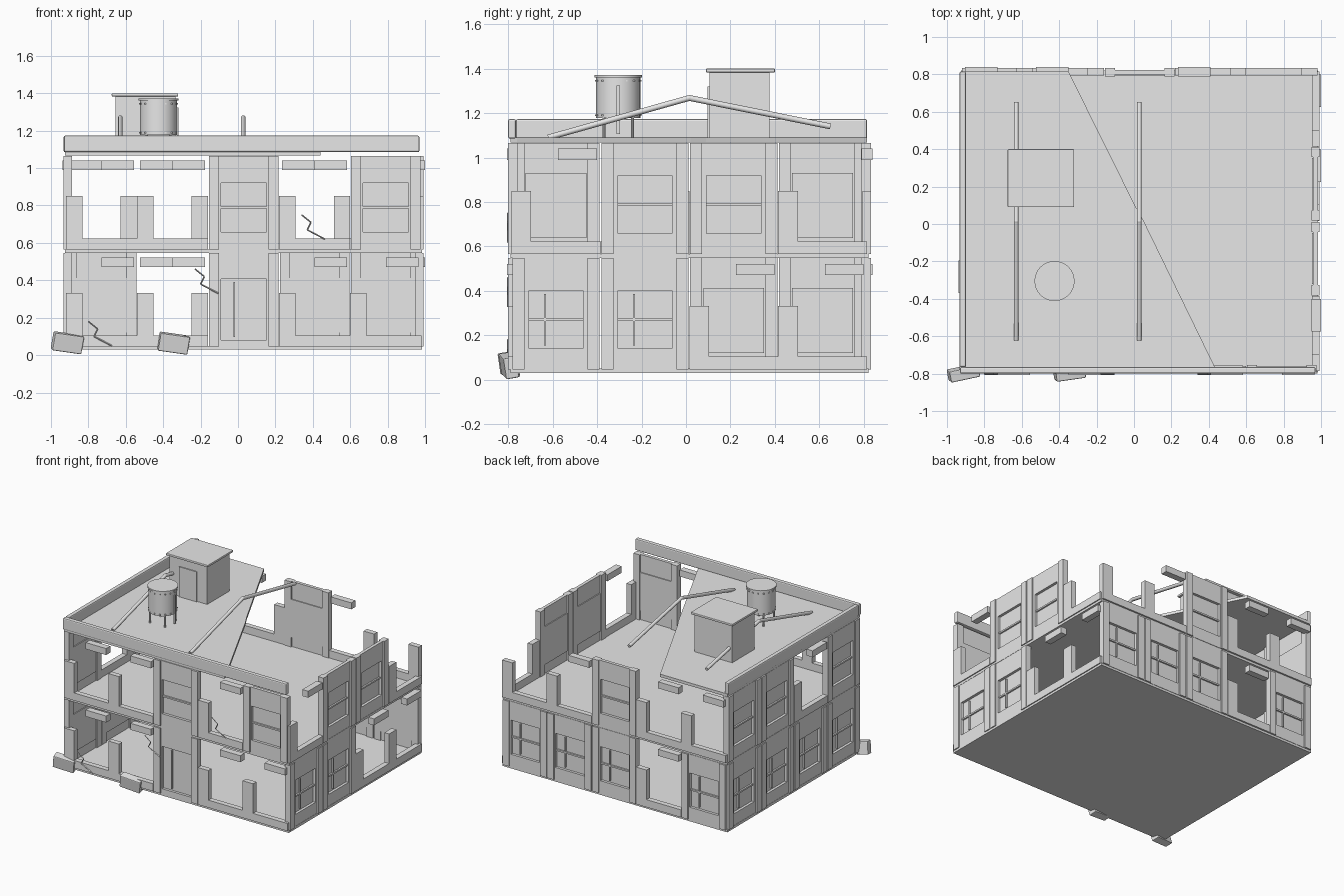
import bpy, bmesh, math
from mathutils import Matrix, Vector

if "Cube" in bpy.data.objects:
    bpy.data.objects.remove(bpy.data.objects["Cube"])

stone = bpy.data.materials.new("plain_grey")
stone.diffuse_color = (0.8, 0.8, 0.8, 1)
stone.use_nodes = True
stone.node_tree.nodes["Principled BSDF"].inputs["Base Color"].default_value = stone.diffuse_color


def finish(name, bm, bevel=0.0):
    bmesh.ops.recalc_face_normals(bm, faces=bm.faces)
    me = bpy.data.meshes.new(name)
    bm.to_mesh(me)
    bm.free()
    me.materials.append(stone)
    ob = bpy.data.objects.new(name, me)
    bpy.context.collection.objects.link(ob)
    if bevel:
        m = ob.modifiers.new("bevel", 'BEVEL')
        m.width, m.segments = bevel, 2
    return ob


def add_box(bm, lo, hi, frame=Matrix()):
    lo, hi = Vector(lo), Vector(hi)
    m = frame @ Matrix.Translation((lo + hi) / 2) @ Matrix.Diagonal((*(hi - lo), 1))
    bmesh.ops.create_cube(bm, size=1, matrix=m)


def box(name, lo, hi, bevel=0.0):
    bm = bmesh.new()
    add_box(bm, lo, hi)
    return finish(name, bm, bevel)


def add_rod(bm, a, b, r, sides=10):
    a, b = Vector(a), Vector(b)
    d = b - a
    m = Matrix.Translation((a + b) / 2) @ d.to_track_quat('Z', 'Y').to_matrix().to_4x4()
    bmesh.ops.create_cone(bm, cap_ends=True, segments=sides, radius1=r, radius2=r,
                          depth=d.length, matrix=m)


def smooth(ob):
    bpy.context.view_layer.objects.active = ob
    ob.select_set(True)
    bpy.ops.object.shade_smooth_by_angle(angle=math.radians(40))
    ob.select_set(False)


# wall bays: u runs right seen from outside, v runs inward, z is up
def broken_bay(bm, f, u, w, z, header):
    add_box(bm, (u, 0, z), (u + w, 0.04, z + 0.058), f)
    add_box(bm, (u, 0, z + 0.058), (u + 0.088, 0.04, z + 0.285), f)
    if header:
        add_box(bm, (u + w - 0.19, -0.006, z + 0.425), (u + w - 0.016, 0.044, z + 0.475), f)


def solid_bay(bm, f, u, w, z, kind):
    c, h = u + w / 2, 0.122
    low, high = (0.035, 0.36) if kind == 'D' else (0.093, 0.355)
    for s in (-1, 1):
        col = sorted((c + s * (w / 2 - 0.004), c + s * (w / 2 - 0.058)))
        side = sorted((c + s * (w / 2 - 0.058), c + s * h))
        add_box(bm, (col[0], 0, z), (col[1], 0.045, z + 0.5), f)
        add_box(bm, (side[0], 0.01, z), (side[1], 0.035, z + 0.5), f)
    add_box(bm, (c - h, 0.01, z), (c + h, 0.035, z + low), f)
    add_box(bm, (c - h, 0.01, z + high), (c + h, 0.035, z + 0.5), f)
    # recessed pane or door leaf, with its bars
    add_box(bm, (c - h - 0.015, 0.03, z + low - 0.02), (c + h + 0.015, 0.042, z + high + 0.01), f)
    if kind != 'D':
        mid = z + (low + high) / 2
        add_box(bm, (c - h, 0.018, mid - 0.006), (c + h, 0.03, mid + 0.006), f)
    if z < 0.5:
        bar = c - h * 0.4
        add_box(bm, (bar - 0.004, 0.018, z + low + 0.015), (bar + 0.004, 0.03, z + high - 0.015), f)


# W window, D door, B broken with lintel piece, b broken without it
walls = {
    "front": ((-0.92, -0.80), 0, 0.38, ("BBDBB", "BBWBW")),
    "right": ((0.993, -0.785), 90, 0.40, ("WWBB", "BWWb")),
    "back": ((0.98, 0.833), 180, 0.38, ("WWWBW", "bBWBB")),
    "left": ((-0.933, 0.815), 270, 0.40, ("WWWW", "WWBW")),
}
for side, (org, ang, w, storeys) in walls.items():
    f = Matrix.Translation((*org, 0)) @ Matrix.Rotation(math.radians(ang), 4, 'Z')
    for level, (z, kinds) in zip(("lower", "upper"), zip((0.047, 0.565), storeys)):
        bm = bmesh.new()
        for i, k in enumerate(kinds):
            if k in 'Bb':
                broken_bay(bm, f, i * w, w, z, k == 'B')
            else:
                solid_bay(bm, f, i * w, w, z, k)
        finish(f"{side}_wall_{level}", bm)

# floors
box("ground_floor", (-0.925, -0.79, 0.03), (0.985, 0.82, 0.05))
box("middle_floor", (-0.925, -0.79, 0.547), (0.985, 0.82, 0.565))

# broken roof slab, cut on a diagonal
bm = bmesh.new()
outline = [(-0.925, -0.79), (0.44, -0.79), (0.43, -0.76), (0.05, 0.02),
           (0.01, 0.09), (-0.35, 0.815), (-0.925, 0.815)]
face = bm.faces.new([bm.verts.new((x, y, 1.068)) for x, y in outline])
ext = bmesh.ops.extrude_face_region(bm, geom=[face])
bmesh.ops.translate(bm, vec=(0, 0, 0.022),
                    verts=[v for v in ext['geom'] if isinstance(v, bmesh.types.BMVert)])
finish("roof_slab", bm)

# parapets
box("front_parapet", (-0.93, -0.80, 1.085), (0.97, -0.765, 1.173), 0.008)
box("left_parapet", (-0.932, -0.765, 1.085), (-0.898, 0.815, 1.173), 0.008)

# roof hut
box("hut_body", (-0.655, 0.105, 1.09), (-0.335, 0.375, 1.385))
box("hut_roof", (-0.675, 0.09, 1.383), (-0.32, 0.40, 1.40), 0.004)
box("hut_door", (-0.57, 0.097, 1.09), (-0.42, 0.106, 1.32))

# water tank on legs
tx, ty = -0.425, -0.305
bm = bmesh.new()
add_rod(bm, (tx, ty, 1.178), (tx, ty, 1.36), 0.1, 32)
add_rod(bm, (tx, ty, 1.36), (tx, ty, 1.372), 0.107, 32)
smooth(finish("water_tank", bm))
bm = bmesh.new()
for i in range(4):
    a = math.radians(45 + 90 * i)
    x, y = tx + 0.09 * math.cos(a), ty + 0.09 * math.sin(a)
    add_rod(bm, (x, y, 1.085), (x, y, 1.19), 0.007, 8)
finish("tank_legs", bm)
bm = bmesh.new()
for i in range(16):
    a = math.tau * i / 16
    for z in (1.19, 1.345):
        bmesh.ops.create_cube(bm, size=0.008, matrix=Matrix.Translation(
            (tx + 0.1 * math.cos(a), ty + 0.1 * math.sin(a), z)))
finish("tank_rivets", bm)
box("tank_ladder", (tx + 0.098, ty - 0.008, 1.105), (tx + 0.108, ty + 0.008, 1.325))

# bent pipes
for name, x in (("left_pipe", -0.63), ("right_pipe", 0.028)):
    bm = bmesh.new()
    path = [(x, -0.62, 1.09), (x, 0.015, 1.268), (x, 0.65, 1.14)]
    add_rod(bm, path[0], path[1], 0.013)
    add_rod(bm, path[1], path[2], 0.013)
    bmesh.ops.create_uvsphere(bm, u_segments=10, v_segments=6, radius=0.0135,
                              matrix=Matrix.Translation(path[1]))
    smooth(finish(name, bm))

# fallen blocks
for name, x, z, turn in (("left_rubble", -0.912, 0.066, 12), ("middle_rubble", -0.345, 0.064, 8)):
    ob = box(name, (-0.08, -0.03, -0.048), (0.08, 0.03, 0.048), 0.006)
    ob.location = (x, -0.797, z)
    ob.rotation_euler = (math.radians(10), math.radians(8), math.radians(turn))

# zigzag cracks
for i, (x, z) in enumerate(((-0.80, 0.18), (-0.23, 0.46), (0.34, 0.75))):
    bm = bmesh.new()
    pts = [(x + dx, -0.802, z + dz) for dx, dz in ((0, 0), (0.05, -0.04), (0.03, -0.08), (0.125, -0.13))]
    for a, b in zip(pts, pts[1:]):
        add_rod(bm, a, b, 0.004, 4)
    finish(f"wall_crack_{i + 1}", bm)
